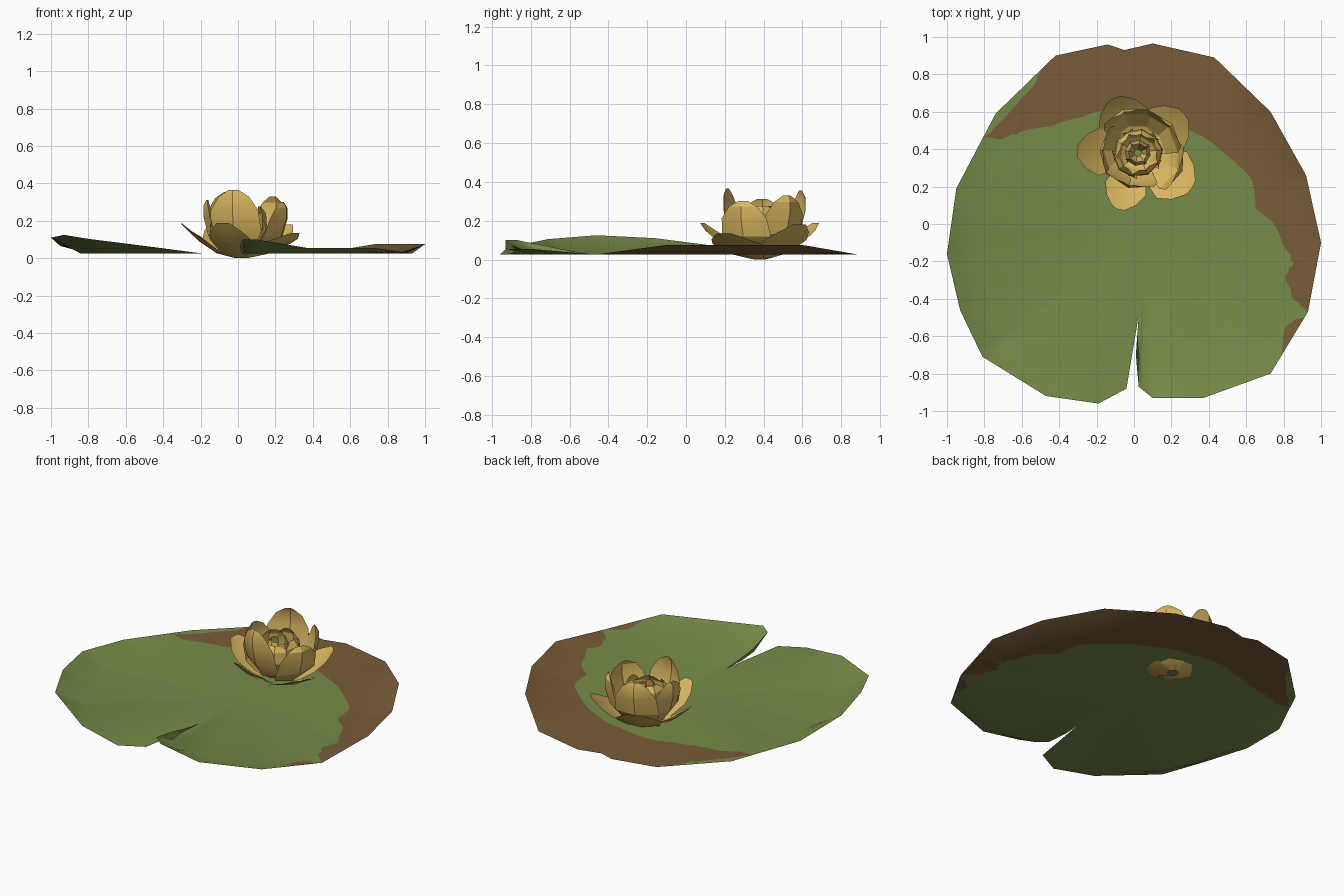
import bpy, bmesh, math
from mathutils import Vector

if "Cube" in bpy.data.objects:
    bpy.data.objects.remove(bpy.data.objects["Cube"])


def material(name, rgb):
    m = bpy.data.materials.new(name)
    m.diffuse_color = (*rgb, 1)
    m.use_nodes = True
    m.node_tree.nodes["Principled BSDF"].inputs["Base Color"].default_value = m.diffuse_color
    return m


GREEN = material("leaf green", (0.181, 0.262, 0.065))
BROWN = material("withered brown", (0.190, 0.107, 0.040))
GOLD = material("petal gold", (0.72, 0.48, 0.12))


def finish(bm, name, mats, angle):
    me = bpy.data.meshes.new(name)
    bm.to_mesh(me)
    bm.free()
    for m in mats:
        me.materials.append(m)
    ob = bpy.data.objects.new(name, me)
    bpy.context.collection.objects.link(ob)
    bpy.ops.object.select_all(action='DESELECT')
    ob.select_set(True)
    bpy.context.view_layer.objects.active = ob
    bpy.ops.object.shade_smooth_by_angle(angle=math.radians(angle))
    return ob


# Leaf outline, counterclockwise from the notch tip, with rim heights
RIM = [(.025, -.49, .025), (.01, -.70, .065), (.025, -.87, .10), (.10, -.93, .10),
       (.37, -.93, .055), (.73, -.80, .055), (.93, -.47, .025), (1, -.10, .075),
       (.92, .26, .075), (.73, .60, .075), (.43, .89, .025), (.10, .965, .025),
       (-.05, .93, .025), (-.14, .96, .025), (-.42, .90, .025), (-.74, .59, .03),
       (-.95, .19, .065), (-1, -.16, .11), (-.93, -.46, .125), (-.81, -.71, .105),
       (-.47, -.92, .062), (-.19, -.96, .025), (-.04, -.88, .025)]
# Withered patch: inner and outer border, both by rising angle
INNER = [(.83, -.72), (.79, -.68), (.80, -.56), (.86, -.51), (.94, -.50), (.95, -.46),
         (.89, -.44), (.84, -.42), (.84, -.34), (.80, -.29), (.86, -.20), (.80, -.12),
         (.75, 0), (.65, .08), (.63, .24), (.55, .32), (.48, .38), (.30, .50), (.05, .58),
         (-.20, .60), (-.28, .57), (-.45, .52), (-.62, .49), (-.73, .44), (-.79, .46)]
OUTER = [(-.40, .95), (-.50, .83), (-.53, .74), (-.61, .66), (-.68, .58), (-.79, .46)]
C = Vector((.06, 0))


def polar(p):
    d = Vector(p[:2]) - C
    return (math.degrees(math.atan2(d.y, d.x)), d.length)


def border(table, a, default):
    pts = [polar(p) for p in table]
    for (a0, r0), (a1, r1) in zip(pts, pts[1:]):
        if a0 <= a <= a1:
            return r0 + (r1 - r0) * (a - a0) / max(a1 - a0, 1e-6)
    return default


def lily_pad():
    bm = bmesh.new()
    flat, z0 = .85, .025
    centre = bm.verts.new((C.x, C.y, z0))
    cols = []
    for i, p in enumerate(RIM):
        p, q = Vector(p), Vector(RIM[(i + 1) % len(RIM)])
        n = max(1, round((q - p).length / .035))
        for k in range(n):
            s = p.lerp(q, k / n)
            a, r = polar(s)
            lo = min(border(INNER, a, 9) / r, 1)
            hi = min(border(OUTER, a, 9) / r, 1)
            if lo >= 1:
                hi = 1
            ring = []
            for t in sorted((flat, lo, max(lo, hi), 1)):
                xy = C.lerp(s.xy, t)
                z = z0 + (s.z - z0) * max(0, (t - flat) / (1 - flat))
                ring.append(bm.verts.new((xy.x, xy.y, z)))
            mids = [(x + y) / 2 for x, y in zip(sorted((flat, lo, max(lo, hi), 1)),
                                                sorted((flat, lo, max(lo, hi), 1))[1:])]
            cols.append((ring, [lo < m < hi for m in mids]))
    for i, (a, fa) in enumerate(cols):
        b, fb = cols[(i + 1) % len(cols)]
        bm.faces.new((centre, a[0], b[0]))
        for k in range(3):
            f = bm.faces.new((a[k], a[k + 1], b[k + 1], b[k]))
            f.material_index = int(fa[k] or fb[k]) if k < 2 else int(fa[k])
    bmesh.ops.remove_doubles(bm, verts=bm.verts, dist=.0004)
    bmesh.ops.dissolve_degenerate(bm, edges=bm.edges, dist=.0001)
    finish(bm, "lily_pad", [GREEN, BROWN], 60)


# Each petal is a cupped strip: rows of radius, height and half width
def petal_ring(name, rows, petals, cup):
    bm = bmesh.new()
    for deg, reach, rise, wide in petals:
        a = math.radians(deg)
        out, side = Vector((math.cos(a), math.sin(a))), Vector((-math.sin(a), math.cos(a)))
        grid = []
        for r, z, h in rows:
            line = []
            for s in (-1, 0, 1):
                xy = Vector((.02, .38)) + out * (r * reach - cup * h * abs(s)) + side * (s * h * wide)
                line.append(bm.verts.new((xy.x, xy.y, z * rise + .12 * h * abs(s) * (z < .1))))
            grid.append(line)
        for u, v in zip(grid, grid[1:]):
            for k in (0, 1):
                bm.faces.new((u[k], u[k + 1], v[k + 1], v[k]))
    finish(bm, name, [GOLD], 25)


lily_pad()
petal_ring("outer_petals",
           [(.03, .0, .04), (.13, .025, .10), (.22, .085, .135), (.28, .14, .10), (.32, .18, .04)],
           [(178, 1.02, 1.03, .95), (251, 1.0, 1.05, .85), (327, 1.08, .75, 1.1),
            (40, 1.02, 1.0, 1.05), (113, 1.0, 1.05, 1.05)], .15)
petal_ring("middle_petals",
           [(.03, .01, .035), (.13, .055, .10), (.19, .14, .135), (.215, .25, .125),
            (.215, .32, .08), (.20, .355, .025)],
           [(-105, .9, 1.03, 1.05), (-22, 1.2, .85, 1), (40, 1.12, .93, 1),
            (108, 1.15, 1.0, 1), (176, .95, .88, 1)], .35)
petal_ring("inner_petals",
           [(.025, .03, .03), (.09, .08, .07), (.13, .17, .10), (.125, .25, .085), (.10, .29, .03)],
           [(-65, 1, .88, 1), (8, 1.05, .95, 1), (80, 1, 1, 1), (150, 1, .95, 1), (222, 1.05, .9, 1)], .4)
petal_ring("heart_petals",
           [(.02, .03, .02), (.055, .1, .045), (.07, .19, .06), (.05, .255, .03)],
           [(-100, 1, 1, 1), (-10, 1, .95, 1), (80, 1, 1.05, 1), (170, 1, 1, 1)], .4)
